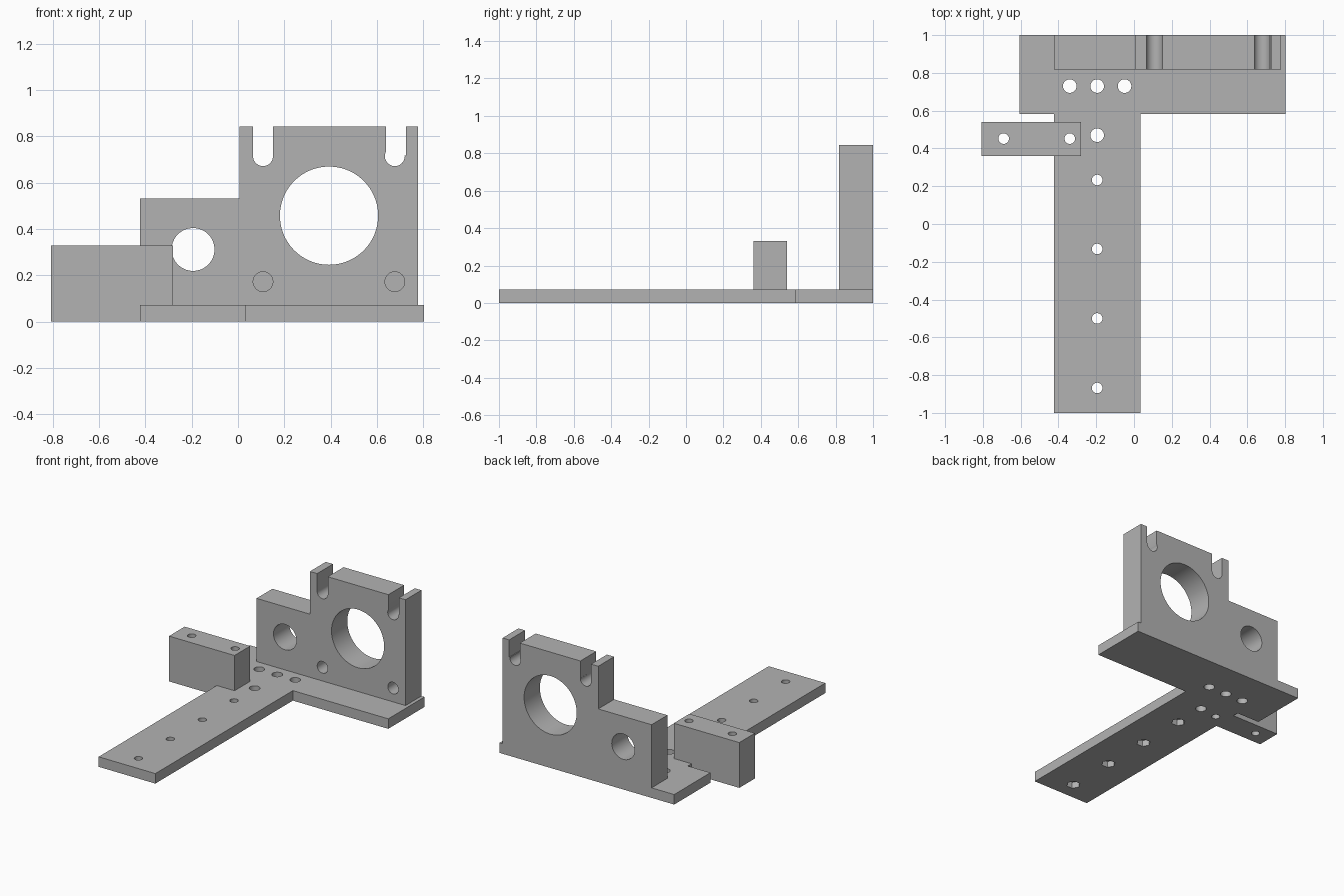
import bpy, bmesh, math
from mathutils import Matrix, Vector

cube = bpy.data.objects.get("Cube")
if cube:
    bpy.data.objects.remove(cube, do_unlink=True)

grey = bpy.data.materials.new("plain grey")
grey.use_nodes = True
grey.diffuse_color = (0.45, 0.45, 0.45, 1)
grey.node_tree.nodes["Principled BSDF"].inputs["Base Color"].default_value = grey.diffuse_color

BASE_TOP = 0.073
BACK, FACE = 1.0, 0.818      # rear and front of the upright plate


def prism(name, outline, start, end, axis="z"):
    """Extrude a 2D outline from start to end along z (xy outline) or y (xz outline)."""
    def place(a, b, d):
        return (a, b, d) if axis == "z" else (a, d, b)
    bm = bmesh.new()
    face = bm.faces.new([bm.verts.new(place(a, b, start)) for a, b in outline])
    new = bmesh.ops.extrude_face_region(bm, geom=[face])["geom"]
    shift = Vector(place(0, 0, end - start))
    bmesh.ops.translate(bm, vec=shift, verts=[g for g in new if isinstance(g, bmesh.types.BMVert)])
    bmesh.ops.recalc_face_normals(bm, faces=bm.faces)
    mesh = bpy.data.meshes.new(name)
    bm.to_mesh(mesh)
    bm.free()
    mesh.materials.append(grey)
    obj = bpy.data.objects.new(name, mesh)
    bpy.context.collection.objects.link(obj)
    return obj


def circle(x, y, r, sides=48):
    return [(x + r * math.cos(math.tau * i / sides), y + r * math.sin(math.tau * i / sides))
            for i in range(sides)]


def box(x0, x1, y0, y1):
    return [(x0, y0), (x1, y0), (x1, y1), (x0, y1)]


def cut(part, outline, start, end, axis="z"):
    """Remove a prism from a part."""
    tool = prism("cutter", outline, start, end, axis)
    tool.hide_render = True
    mod = part.modifiers.new("cut", "BOOLEAN")
    mod.operation, mod.solver, mod.object = "DIFFERENCE", "EXACT", tool
    bpy.context.view_layer.objects.active = part
    bpy.ops.object.modifier_apply(modifier=mod.name)
    bpy.data.objects.remove(tool, do_unlink=True)


# T-shaped base plate
base = prism("base_plate", [(-0.423, -1), (0.034, -1), (0.034, 0.583), (0.803, 0.583),
                            (0.803, 1), (-0.605, 1), (-0.605, 0.583), (-0.423, 0.583)],
             0, BASE_TOP)

# Row of screw holes with hexagonal nut pockets underneath
for y in (-0.868, -0.5, -0.132, 0.233):
    cut(base, circle(-0.195, y, 0.028), -0.1, 0.2)
    cut(base, circle(-0.195, y, 0.047, 6), -0.1, 0.045)

# Larger plain holes near the crossbar
for x, y in ((-0.34, 0.73), (-0.195, 0.73), (-0.05, 0.73), (-0.195, 0.47)):
    cut(base, circle(x, y, 0.036), -0.1, 0.2)

# Side block, stepped to rest on the edge of the base
block = prism("side_block", [(-0.808, 0), (-0.423, 0), (-0.423, BASE_TOP), (-0.28, BASE_TOP),
                             (-0.28, 0.33), (-0.808, 0.33)], 0.36, 0.54, "y")
for x in (-0.69, -0.34):
    cut(block, circle(x, 0.452, 0.028), -0.1, 0.5)
cut(base, circle(-0.34, 0.452, 0.028), -0.1, 0.2)

# Upright mounting plate with a lower shoulder on one side
plate = prism("upright_plate", [(-0.423, BASE_TOP), (0.778, BASE_TOP), (0.778, 0.844),
                                (0.007, 0.844), (0.007, 0.533), (-0.423, 0.533)],
              FACE, BACK, "y")

# Large motor opening and smaller shaft opening
cut(plate, circle(0.393, 0.458, 0.212, 96), FACE - 0.1, BACK + 0.1, "y")
cut(plate, circle(-0.194, 0.312, 0.0925, 64), FACE - 0.1, BACK + 0.1, "y")

# Open-topped slots with round ends, and blind bores below them
for x, left in ((0.108, 0.065), (0.677, 0.639)):
    cut(plate, circle(x, 0.715, 0.043), FACE - 0.1, BACK + 0.1, "y")
    cut(plate, box(left, left + 0.086, 0.718, 0.95), FACE - 0.1, BACK + 0.1, "y")
    cut(plate, circle(x, 0.173, 0.0425), FACE - 0.1, FACE + 0.13, "y")

# Smooth the bores, keep the edges crisp
for part in (base, block, plate):
    bpy.ops.object.select_all(action="DESELECT")
    part.select_set(True)
    bpy.context.view_layer.objects.active = part
    bpy.ops.object.shade_smooth_by_angle(angle=math.radians(30))
